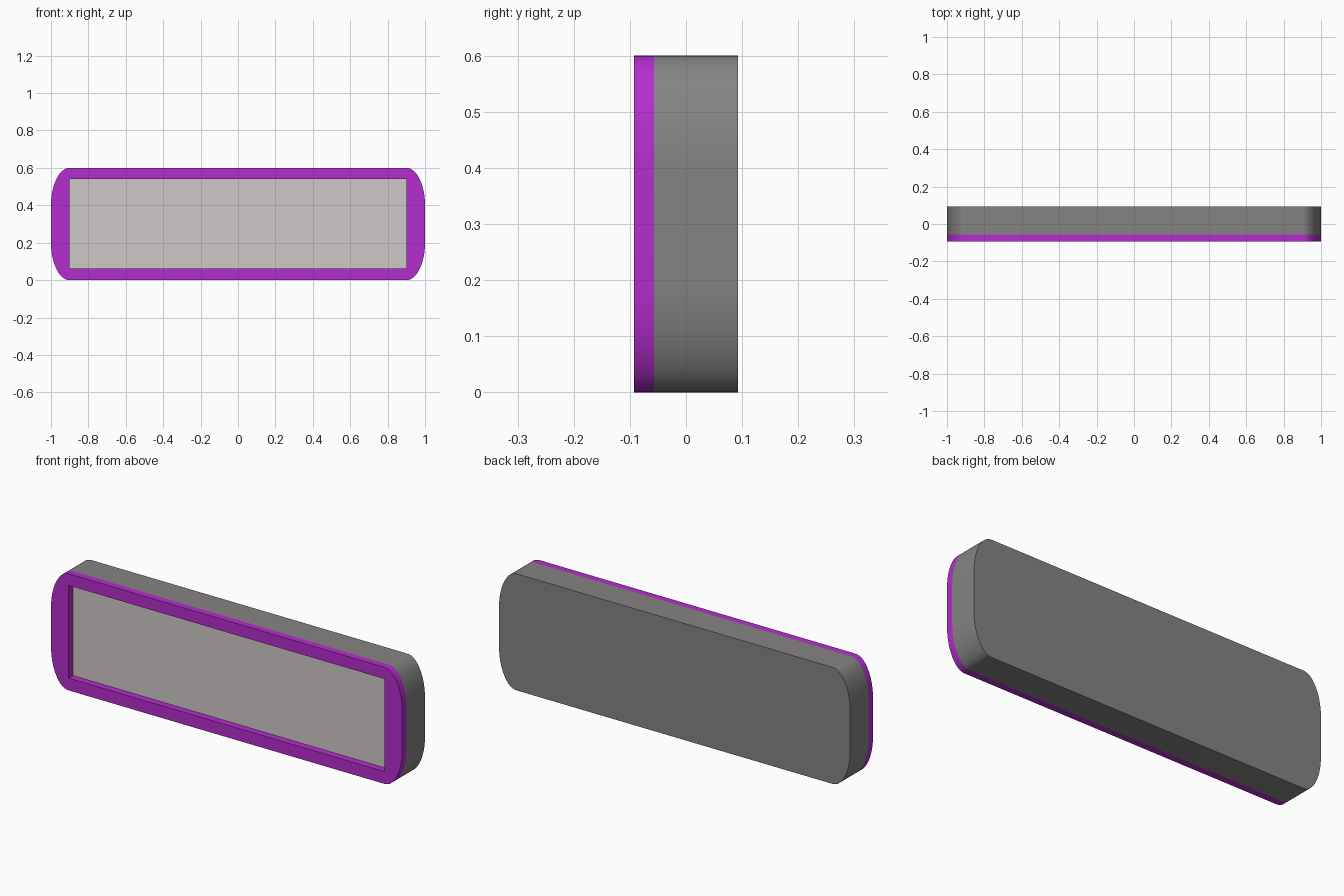
import bpy, bmesh, math

if "Cube" in bpy.data.objects:
    bpy.data.objects.remove(bpy.data.objects["Cube"])

FRONT, SEAM, BACK = -0.0925, -0.057, 0.0925


def material(name, rgb):
    m = bpy.data.materials.new(name)
    m.diffuse_color = (*rgb, 1)
    m.use_nodes = True
    m.node_tree.nodes["Principled BSDF"].inputs["Base Color"].default_value = m.diffuse_color
    return m


def rounded_outline(hw, z0, z1, rx, rz, n=16):
    """Rectangle outline in XZ with elliptical corners."""
    pts = []
    corners = [(hw - rx, z1 - rz), (-hw + rx, z1 - rz), (-hw + rx, z0 + rz), (hw - rx, z0 + rz)]
    for i, (cx, cz) in enumerate(corners):
        for k in range(n + 1):
            a = math.pi / 2 * (i + k / n)
            pts.append((cx + rx * math.cos(a), cz + rz * math.sin(a)))
    return pts


def shell(name, loops, y_cap, y_open, mat):
    """Side walls for every loop, plus one cap (inner loops become holes)."""
    bm = bmesh.new()
    cap_edges = []
    for loop in loops:
        a = [bm.verts.new((x, y_cap, z)) for x, z in loop]
        n = len(a)
        if y_open is None:
            cap_edges += [bm.edges.new((a[i], a[(i + 1) % n])) for i in range(n)]
            continue
        b = [bm.verts.new((x, y_open, z)) for x, z in loop]
        for i in range(n):
            j = (i + 1) % n
            bm.faces.new((a[i], a[j], b[j], b[i]))
            cap_edges.append(bm.edges.get((a[i], a[j])))
    walls = set(bm.faces)
    bmesh.ops.triangle_fill(bm, use_beauty=True, use_dissolve=False, edges=cap_edges)
    bmesh.ops.recalc_face_normals(bm, faces=bm.faces[:])
    bm.normal_update()
    # make the cap face outwards
    outward = 1 if y_cap > 0 else -1
    if sum(f.normal.y * f.calc_area() for f in bm.faces if f not in walls) * outward < 0:
        bmesh.ops.reverse_faces(bm, faces=bm.faces[:])
    me = bpy.data.meshes.new(name)
    bm.to_mesh(me)
    bm.free()
    me.materials.append(mat)
    me.shade_smooth()
    me.set_sharp_from_angle(angle=math.radians(30))
    ob = bpy.data.objects.new(name, me)
    bpy.context.collection.objects.link(ob)
    return ob


purple = material("purple", (0.46, 0.027, 0.62))
grey = material("dark grey", (0.235, 0.23, 0.225))
light = material("light grey", (0.61, 0.58, 0.57))

outer = rounded_outline(1.0, 0.0, 0.6, 0.1, 0.2)
window = [(0.9, 0.54), (-0.9, 0.54), (-0.9, 0.063), (0.9, 0.063)]

# grey housing, purple frame, recessed panel
shell("housing", [outer], BACK, SEAM, grey)
shell("front_frame", [outer, window], FRONT, SEAM, purple)
shell("recessed_panel", [window], SEAM, None, light)
